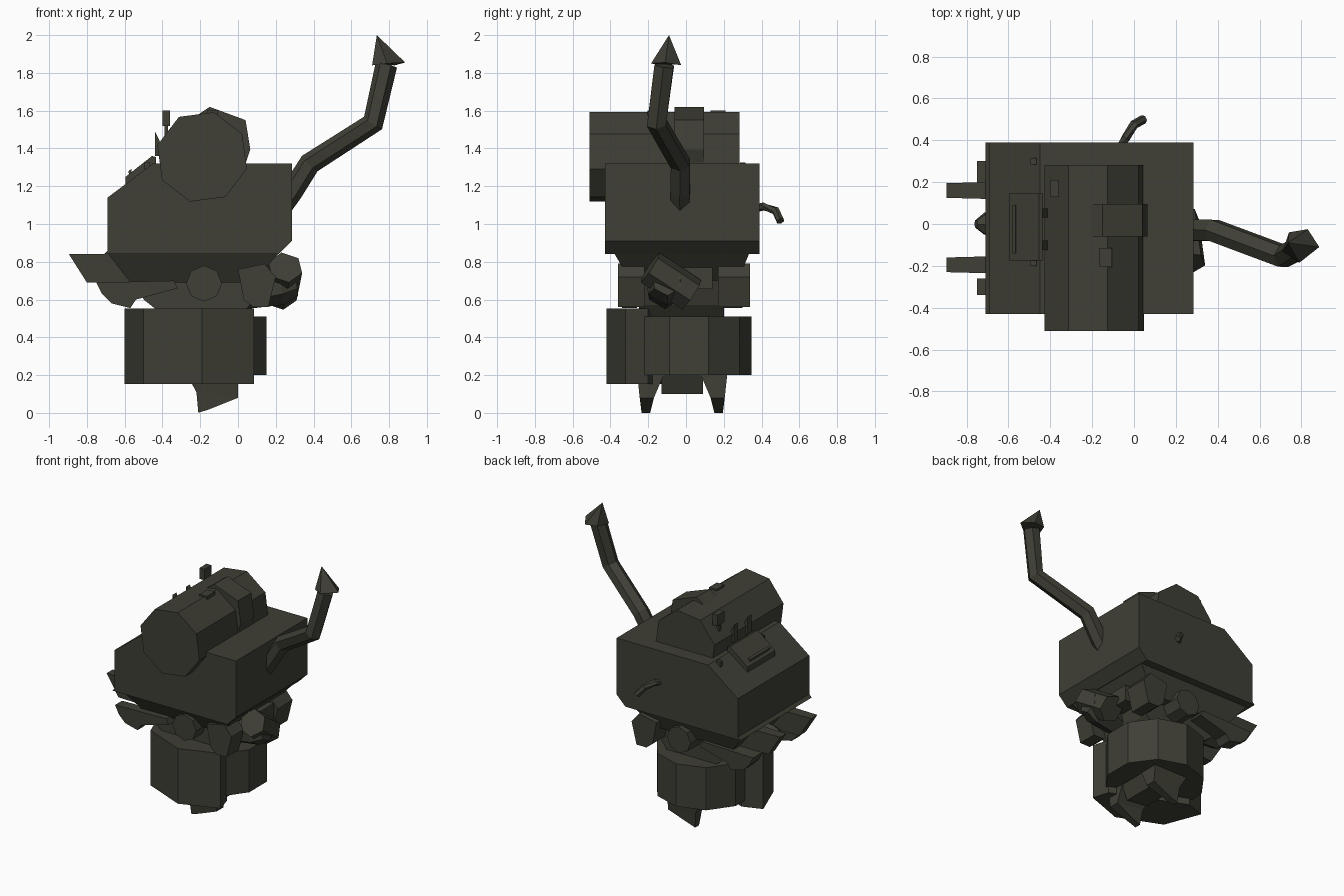
import bpy, bmesh, math
from mathutils import Vector

mat = bpy.data.materials.new("dark olive metal")
mat.diffuse_color = (0.05, 0.05, 0.037, 1)


def finish(name, bm):
    bmesh.ops.recalc_face_normals(bm, faces=bm.faces)
    me = bpy.data.meshes.new(name)
    bm.to_mesh(me)
    bm.free()
    me.materials.append(mat)
    ob = bpy.data.objects.new(name, me)
    bpy.context.collection.objects.link(ob)
    return ob


def loft(name, rings):
    """Skin matching rings of points and cap both ends."""
    bm = bmesh.new()
    vs = [[bm.verts.new(p) for p in r] for r in rings]
    n = len(vs[0])
    for a, b in zip(vs, vs[1:]):
        for i in range(n):
            j = (i + 1) % n
            bm.faces.new((a[i], a[j], b[j], b[i]))
    bm.faces.new(vs[0])
    bm.faces.new(vs[-1])
    return finish(name, bm)


def prism_y(name, pts, y0, y1):
    return loft(name, [[(x, y, z) for x, z in pts] for y in (y0, y1)])


def prism_z(name, pts, z0, z1):
    return loft(name, [[(x, y, z) for x, y in pts] for z in (z0, z1)])


def ngon(cx, cy, r, n, start=0):
    return [(cx + r * math.cos(math.radians(start) + math.tau * i / n),
             cy + r * math.sin(math.radians(start) + math.tau * i / n)) for i in range(n)]


def box(name, lo, hi):
    return prism_z(name, [(lo[0], lo[1]), (hi[0], lo[1]), (hi[0], hi[1]), (lo[0], hi[1])], lo[2], hi[2])


def tube(name, path, radii, n=6):
    """Faceted tube along a path; radii is one value or one per point."""
    path = [Vector(p) for p in path]
    if not isinstance(radii, (list, tuple)):
        radii = [radii] * len(path)
    rings = []
    for i, p in enumerate(path):
        a = (p - path[i - 1]).normalized() if i else Vector()
        b = (path[i + 1] - p).normalized() if i < len(path) - 1 else Vector()
        d = (a + b).normalized()
        u = d.cross(Vector((0.1, 1, 0.05))).normalized()
        if abs(d.y) > 0.9:
            u = d.cross(Vector((1, 0, 0))).normalized()
        v = d.cross(u)
        rings.append([p + radii[i] * (u * math.cos(math.tau * k / n) + v * math.sin(math.tau * k / n))
                      for k in range(n)])
    return loft(name, rings)


# Main hull with sloped left shoulder and chamfered right lower edge
prism_y("hull", [(-0.69, 0.86), (-0.69, 1.14), (-0.45, 1.32), (0.285, 1.32),
                 (0.285, 0.91), (0.215, 0.84), (-0.71, 0.84)], -0.43, 0.39)

# Tapered underside pan
loft("hull_pan", [[(-0.69, -0.38, 0.845), (0.215, -0.38, 0.845), (0.215, 0.335, 0.845), (-0.69, 0.335, 0.845)],
                  [(-0.57, -0.29, 0.69), (0.08, -0.29, 0.69), (0.08, 0.27, 0.69), (-0.57, 0.27, 0.69)]])

# Boiler drum lying on the hull, with a strap
prism_y("boiler", ngon(-0.19, 1.355, 0.245, 8, 30), -0.51, 0.283)
prism_y("boiler_strap", [(-0.24, 1.56), (-0.15, 1.62), (0.04, 1.55), (0.065, 1.395),
                         (0.02, 1.26), (-0.05, 1.4)], -0.06, 0.095)
prism_y("strap_clip", [(-0.165, 1.56), (-0.165, 1.60), (-0.105, 1.60), (-0.105, 1.55)], -0.205, -0.115)
box("valve_knob", (-0.40, 0.13, 1.52), (-0.36, 0.21, 1.60))
box("valve_stem", (-0.39, 0.155, 1.42), (-0.37, 0.18, 1.53))
for i, y in enumerate((0.055, -0.1)):
    prism_y(f"boiler_fin_{i}", [(-0.44, 1.36), (-0.44, 1.49), (-0.415, 1.44), (-0.40, 1.36)],
            y - 0.025, y + 0.02)

# Hatch on the slope
prism_y("hatch", [(-0.595, 1.20), (-0.595, 1.25), (-0.455, 1.36), (-0.435, 1.355), (-0.435, 1.31)],
        -0.175, 0.145)
prism_y("hatch_handle", [(-0.575, 1.25), (-0.58, 1.28), (-0.565, 1.29), (-0.56, 1.26)], -0.14, 0.09)
for i, y in enumerate((-0.185, 0.30)):
    box(f"slope_bolt_{i}", (-0.495, y - 0.015, 1.27), (-0.465, y + 0.015, 1.325))

# Bent chimney with a slanted pointed cap
tube("chimney", [(0.22, -0.03, 1.08), (0.285, -0.03, 1.17), (0.38, -0.03, 1.32),
                 (0.715, -0.155, 1.535), (0.785, -0.115, 1.84)], 0.058)
bm = bmesh.new()
rim = [bm.verts.new(p) for p in ((0.71, -0.13, 1.84), (0.79, -0.185, 1.85), (0.885, -0.11, 1.855),
                                 (0.83, -0.025, 1.84), (0.74, -0.04, 1.845))]
tip = bm.verts.new((0.735, -0.09, 2.0))
bm.faces.new(rim)
for i in range(5):
    bm.faces.new((rim[i], rim[(i + 1) % 5], tip))
finish("chimney_cap", bm)

# Small rear exhaust
tube("rear_exhaust", [(-0.07, 0.36, 1.08), (-0.04, 0.41, 1.093), (0.0, 0.475, 1.07), (0.045, 0.50, 1.015)], 0.022)

# Forward prongs and snout on the left side
for i, y in enumerate((0.16, -0.195)):
    loft(f"prong_{i}", [[(x, y + s * w, z) for s in (-1, 1) for x, z in (pts if s < 0 else pts[::-1])]
                        for w, pts in [(0.043, [(-0.60, 0.84), (-0.57, 0.69)]),
                                       (0.035, [(-0.895, 0.84), (-0.80, 0.69)])]])
tube("snout", [(-0.55, 0, 0.74), (-0.71, 0, 0.74), (-0.755, 0, 0.76)], [0.07, 0.06, 0.02])

# Hip machinery between hull and base
tube("hip_axle", [(-0.18, -0.36, 0.685), (-0.18, 0.34, 0.685)], 0.095, 8)
prism_y("neck", [(-0.53, 0.70), (-0.50, 0.60), (-0.36, 0.49), (0.0, 0.49), (0.06, 0.57), (0.10, 0.70)], -0.25, 0.2)
tube("right_joint", [(0.25, -0.19, 0.77), (0.22, 0.03, 0.625)], 0.095)
tube("right_arm", [(-0.05, -0.12, 0.62), (0.22, -0.10, 0.69), (0.31, -0.10, 0.70)], [0.08, 0.12, 0.08])
box("right_block", (0.05, -0.02, 0.655), (0.19, 0.14, 0.77))
for i, (y0, y1) in enumerate(((-0.36, -0.22), (0.17, 0.34))):
    prism_y(f"left_claw_{i}", [(-0.75, 0.69), (-0.72, 0.63), (-0.67, 0.58), (-0.57, 0.555),
                               (-0.54, 0.60), (-0.32, 0.66), (-0.34, 0.70)], y0 + 0.02, y1 - 0.04)
    prism_y(f"right_claw_{i}", [(0.03, 0.60), (0.08, 0.56), (0.16, 0.56), (0.20, 0.72),
                                (0.14, 0.79), (0.0, 0.76)], y0, y1)

# Base drum wrapped by a front armour shell
prism_z("base_drum", ngon(-0.165, 0.015, 0.333, 10, 18), 0.20, 0.51)
prism_z("front_shell", [(0.085, -0.32), (-0.19, -0.42), (-0.50, -0.29), (-0.60, -0.03),
                        (-0.46, 0.02), (0.05, -0.20)], 0.153, 0.553)

# Mirrored downward spikes and a central stub beneath the base
for i, s in enumerate((-1, 1)):
    def side(off):
        return -0.02 + s * off
    loft(f"foot_spike_{i}", [
        [(-0.28, side(0.09), 0.22), (0.0, side(0.09), 0.22), (0.0, side(0.24), 0.22), (-0.28, side(0.24), 0.22)],
        [(-0.22, side(0.15), 0.11), (0.0, side(0.15), 0.08), (0.0, side(0.225), 0.08), (-0.22, side(0.225), 0.11)],
        [(-0.21, side(0.17), 0.0), (-0.15, side(0.165), 0.02), (-0.15, side(0.215), 0.02), (-0.21, side(0.215), 0.0)]])
prism_y("base_stub", [(-0.27, 0.21), (-0.22, 0.12), (-0.05, 0.10), (0.0, 0.21)], -0.13, 0.09)
